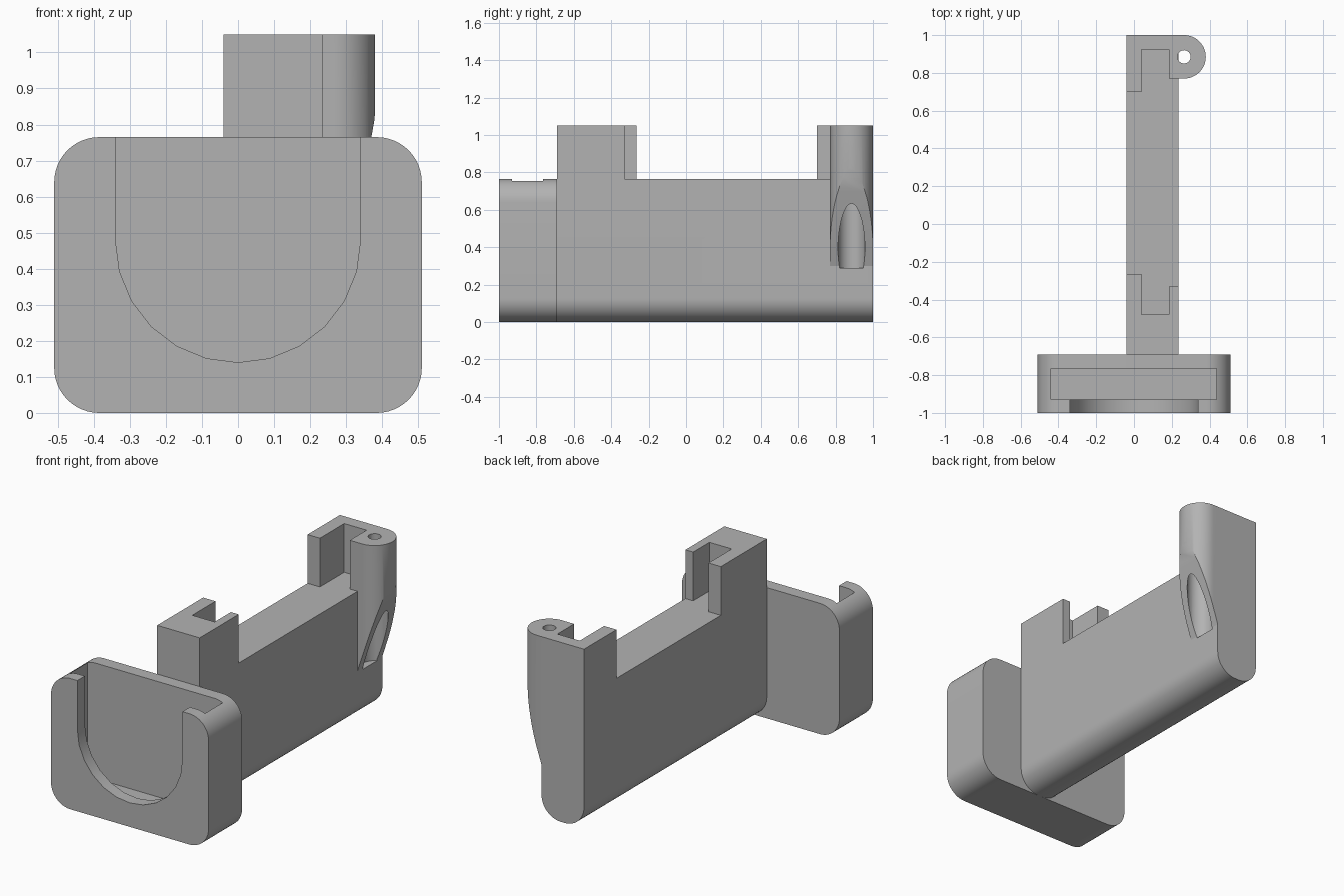
import bpy, bmesh, math
from math import cos, sin, pi

if "Cube" in bpy.data.objects:
    bpy.data.objects.remove(bpy.data.objects["Cube"])

grey = bpy.data.materials.new("plain_grey")
grey.use_nodes = True
colour = (0.45, 0.45, 0.45, 1)
grey.diffuse_color = colour
grey.node_tree.nodes["Principled BSDF"].inputs["Base Color"].default_value = colour


def arc(cx, cy, r, start, end, steps):
    """Points on an arc, angles in degrees."""
    angles = [math.radians(start + (end - start) * i / steps) for i in range(steps + 1)]
    return [(cx + r * cos(a), cy + r * sin(a)) for a in angles]


def rect(x0, y0, x1, y1):
    return [(x0, y0), (x1, y0), (x1, y1), (x0, y1)]


def prism(name, outline, axis, low, high):
    """Extrude an outline along y (outline in x, z) or along z (outline in x, y)."""
    place = (lambda p, d: (p[0], d, p[1])) if axis == "y" else (lambda p, d: (p[0], p[1], d))
    bm = bmesh.new()
    a = [bm.verts.new(place(p, low)) for p in outline]
    b = [bm.verts.new(place(p, high)) for p in outline]
    bm.faces.new(a)
    bm.faces.new(b[::-1])
    for i in range(len(a)):
        j = (i + 1) % len(a)
        bm.faces.new((a[i], b[i], b[j], a[j]))
    bmesh.ops.recalc_face_normals(bm, faces=bm.faces)
    mesh = bpy.data.meshes.new(name)
    bm.to_mesh(mesh)
    bm.free()
    mesh.materials.append(grey)
    obj = bpy.data.objects.new(name, mesh)
    bpy.context.collection.objects.link(obj)
    return obj


def boolean(obj, tools, operation="DIFFERENCE"):
    bpy.context.view_layer.objects.active = obj
    for tool in tools:
        mod = obj.modifiers.new("cut", "BOOLEAN")
        mod.operation = operation
        mod.solver = "EXACT"
        mod.object = tool
        bpy.ops.object.modifier_apply(modifier=mod.name)


W, H, R = 0.51, 0.765, 0.125      # cradle half width, deck height, fillet
X0, X1 = -0.04, 0.235             # rail sides
TOP = 1.05
LX, LY, LR = 0.265, 0.885, 0.115  # hinge lobe centre and radius

# Cradle with rounded corners
corners = [(W - R, R, -90), (W - R, H - R, 0), (R - W, H - R, 90), (R - W, R, 180)]
outline = [p for x, z, a in corners for p in arc(x, z, R, a, a + 90, 12)]
cradle = prism("front_cradle", outline, "y", -1, -0.69)
pocket = prism("pocket_cutter", rect(-0.44, -0.93, 0.437, -0.765), "z", 0.09, 1)
u_shape = [(0.34, 1)] + [(-0.34, 1)] + arc(0, 0.48, 0.34, 180, 360, 12)
window = prism("window_cutter", u_shape, "y", -1.1, -0.85)
boolean(cradle, [pocket, window])

# Rail with rounded underside
rail_outline = [(X0, H)] + arc(X0 + R, R, R, 180, 270, 12) + arc(X1 - R, R, R, 270, 360, 12) + [(X1, H)]
rail = prism("rail", rail_outline, "y", -0.69, 1)

# Slotted posts on the rail
front_post = prism("front_post", [(X0, -0.69), (X1, -0.69), (X1, -0.33), (0.185, -0.33), (0.185, -0.48),
                                  (0.04, -0.48), (0.04, -0.265), (X0, -0.265)], "z", H, TOP)
rear_post = prism("rear_post", [(X0, 1), (X0, 0.70), (0.04, 0.70), (0.04, 0.925), (0.185, 0.925),
                                (0.185, 0.77), (X1, 0.77), (X1, 1)], "z", H, TOP)

# Hinge lobe, tapering back into the rail
lobe = prism("hinge_lobe", [(X1, 1), (X1, 0.77)] + arc(LX, LY, LR, -90, 90, 32), "z", 0.28, TOP)
taper = prism("taper_cutter", [(0.1, 1.2), (0.1, 0.3), (X1, 0.3), (0.268, 0.4), (0.299, 0.5), (0.328, 0.6),
                               (0.355, 0.7), (0.371, 0.77), (0.378, 0.81), (0.382, 0.85), (0.4, 1.2)],
              "y", 0.6, 1.2)
boolean(lobe, [taper], "INTERSECT")

# Pin hole and wider well below it
hole = prism("pin_hole_cutter", arc(LX, LY, 0.035, 0, 345, 23), "z", 0.6, 1.2)
well = prism("well_cutter", arc(LX, LY, 0.072, 0, 350, 35), "z", 0.29, 0.74)
for part in (rail, rear_post, lobe):
    boolean(part, [hole, well])

for cutter in (pocket, window, taper, hole, well):
    bpy.data.objects.remove(cutter)

# Smooth the curved walls, keep edges sharp
bpy.ops.object.select_all(action="DESELECT")
for part in (cradle, rail, front_post, rear_post, lobe):
    part.select_set(True)
bpy.context.view_layer.objects.active = cradle
bpy.ops.object.shade_smooth_by_angle(angle=math.radians(30))
